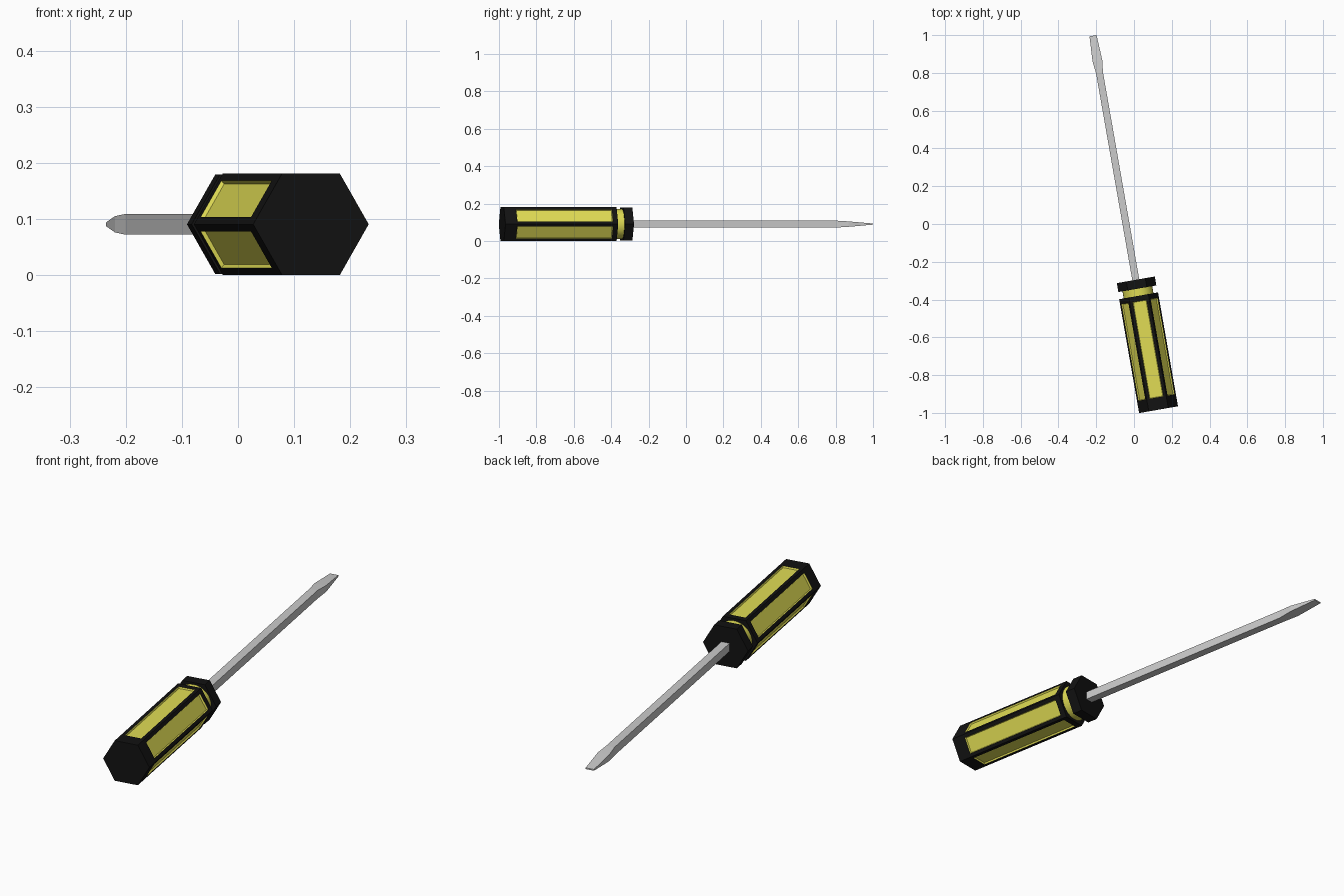
import bpy, bmesh
from math import sin, cos, pi, radians

if "Cube" in bpy.data.objects:
    bpy.data.objects.remove(bpy.data.objects["Cube"])

ORIGIN = (0.13, -0.983, 0.0905)   # centre of the butt end
YAW = radians(9.94)


def material(name, rgb):
    m = bpy.data.materials.new(name)
    m.diffuse_color = (*rgb, 1)
    m.use_nodes = True
    m.node_tree.nodes["Principled BSDF"].inputs["Base Color"].default_value = m.diffuse_color
    return m


black = material("black_rubber", (0.006, 0.006, 0.006))
yellow = material("yellow_plastic", (0.75, 0.72, 0.09))


def loft(bm, rings):
    """Skin equal-sized rings of points and cap both ends; return rows of side faces."""
    vs = [[bm.verts.new(p) for p in r] for r in rings]
    n = len(vs[0])
    rows = [[bm.faces.new((a[i], a[(i + 1) % n], b[(i + 1) % n], b[i])) for i in range(n)]
            for a, b in zip(vs, vs[1:])]
    bm.faces.new(vs[0])
    bm.faces.new(vs[-1])
    bmesh.ops.recalc_face_normals(bm, faces=bm.faces)
    return rows


def ring(t, r, n=6):
    return [(r * cos(2 * pi * i / n), t, r * sin(2 * pi * i / n)) for i in range(n)]


def rect(t, w, h):
    return [(w, t, h), (-w, t, h), (-w, t, -h), (w, t, -h)]


def finish(bm, name, *mats):
    me = bpy.data.meshes.new(name)
    bm.to_mesh(me)
    bm.free()
    for m in mats:
        me.materials.append(m)
    ob = bpy.data.objects.new(name, me)
    ob.location = ORIGIN
    ob.rotation_euler.z = YAW
    bpy.context.collection.objects.link(ob)
    return ob


# Hexagonal grip with six recessed yellow panels
bm = bmesh.new()
rows = loft(bm, [ring(t, 0.1045) for t in (0, 0.05, 0.60, 0.612)])
panels = rows[1]
bmesh.ops.inset_individual(bm, faces=panels, thickness=0.021)
rim = bmesh.ops.inset_individual(bm, faces=panels, thickness=0.004, depth=-0.007)
for f in panels + rim["faces"]:
    f.material_index = 1
finish(bm, "grip", black, yellow)

# Round yellow neck
bm = bmesh.new()
loft(bm, [ring(0.605, 0.08, 32), ring(0.655, 0.08, 32)])
neck = finish(bm, "neck", yellow)
bpy.context.view_layer.objects.active = neck
neck.select_set(True)
bpy.ops.object.shade_smooth_by_angle(angle=radians(35))

# Hexagonal collar
bm = bmesh.new()
loft(bm, [ring(0.65, 0.102), ring(0.698, 0.102)])
finish(bm, "collar", black)

# Square shaft flaring into a flat blade
bm = bmesh.new()
loft(bm, [rect(t, w, h) for t, w, h in (
    (0.69, 0.0185, 0.0185), (1.81, 0.0185, 0.0185),
    (1.875, 0.026, 0.0145), (2.01, 0.019, 0.003))])
finish(bm, "shaft_and_blade")
